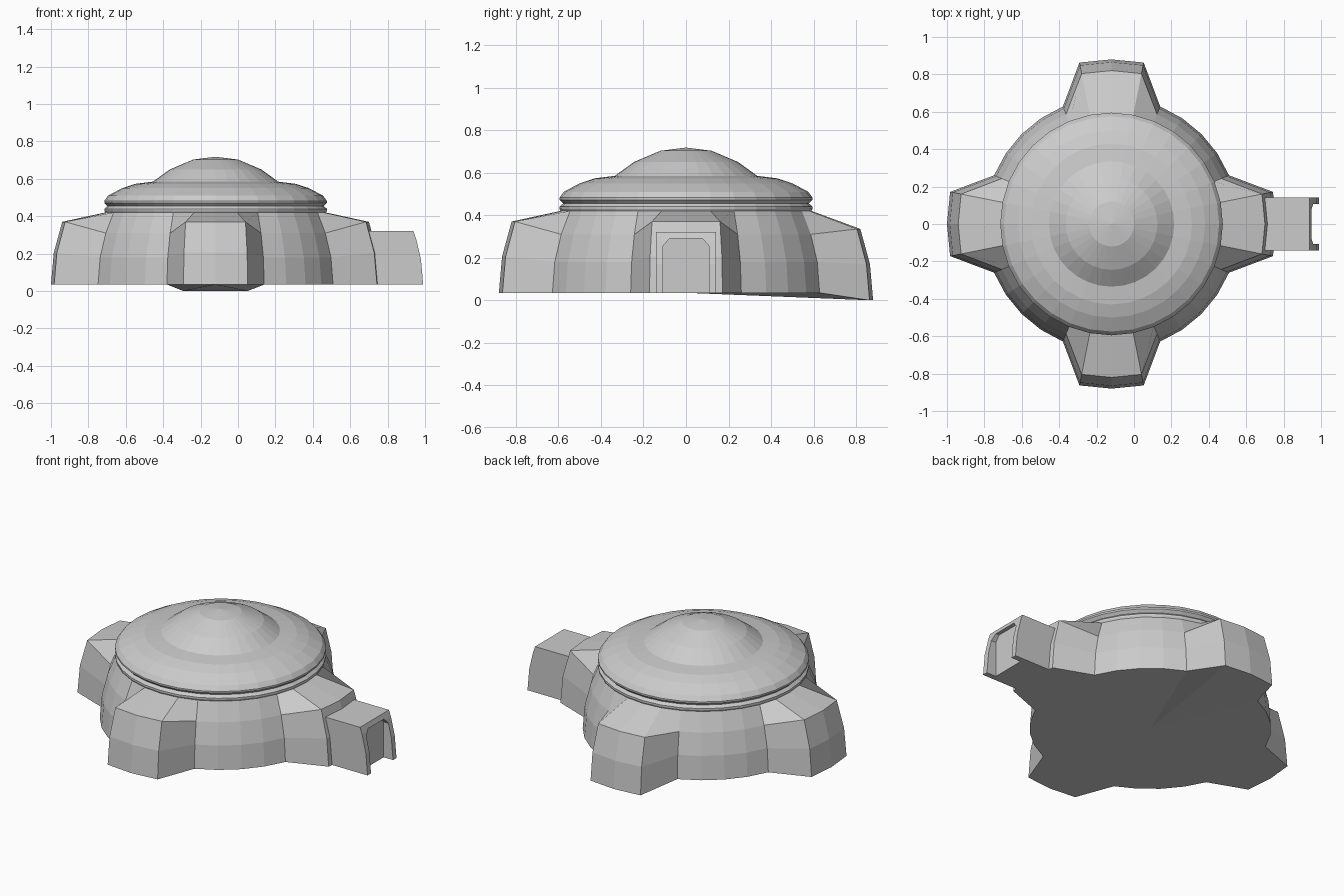
import bpy, bmesh, math

if "Cube" in bpy.data.objects:
    bpy.data.objects.remove(bpy.data.objects["Cube"])

CX = -0.12      # axis of the round building
SEG = 32


def make_object(name, bm):
    bmesh.ops.recalc_face_normals(bm, faces=bm.faces)
    me = bpy.data.meshes.new(name)
    bm.to_mesh(me)
    bm.free()
    ob = bpy.data.objects.new(name, me)
    bpy.context.collection.objects.link(ob)
    return ob


def loft(name, rings, point, tip):
    """Skin rings of SEG points and close one end with a fan to the tip."""
    bm = bmesh.new()
    loops = []
    for ring in rings:
        loop = []
        for i in range(SEG):
            r, z = point(ring, i)
            a = 2 * math.pi * i / SEG
            loop.append(bm.verts.new((CX + r * math.cos(a), r * math.sin(a), z)))
        loops.append(loop)
    for lo, hi in zip(loops, loops[1:]):
        for i in range(SEG):
            j = (i + 1) % SEG
            bm.faces.new((lo[i], lo[j], hi[j], hi[i]))
    centre = bm.verts.new((CX, 0, tip[1]))
    end = loops[tip[0]]
    for i in range(SEG):
        bm.faces.new((end[i], end[(i + 1) % SEG], centre))
    return make_object(name, bm)


def prism(name, pts, offset):
    """Extrude a flat polygon along an offset."""
    bm = bmesh.new()
    face = bm.faces.new([bm.verts.new(p) for p in pts])
    out = bmesh.ops.extrude_face_region(bm, geom=[face])
    verts = [v for v in out["geom"] if isinstance(v, bmesh.types.BMVert)]
    bmesh.ops.translate(bm, verts=verts, vec=offset)
    return make_object(name, bm)


# Drum with four buttresses: (wall r, wall z, buttress r, buttress z)
def drum_point(ring, i):
    wall_r, wall_z, but_r, but_z = ring
    if (i + 1) % 8 > 2:
        return wall_r, wall_z
    # the back buttress reaches lower than the others
    sunk = 0.035 if 7 <= i <= 9 and but_r > 0.6 else 0
    return but_r, but_z - sunk


loft("drum_with_buttresses", [
    (0.68, 0.035, 0.88, 0.035),
    (0.668, 0.18, 0.865, 0.205),
    (0.635, 0.31, 0.82, 0.37),
    (0.59, 0.42, 0.59, 0.42),
], drum_point, (0, 0.035))

# Stepped dome roof with grooved rim
loft("dome_roof", [
    (0.59, 0.42), (0.595, 0.43), (0.595, 0.44), (0.578, 0.455),
    (0.595, 0.472), (0.595, 0.482), (0.575, 0.51), (0.50, 0.55),
    (0.43, 0.573), (0.335, 0.585), (0.245, 0.65), (0.12, 0.703),
], lambda ring, i: ring, (-1, 0.718))

# Entrance tunnel with leaning end
side = [(0.62, 0.035), (0.99, 0.035), (0.978, 0.17), (0.952, 0.28),
        (0.938, 0.32), (0.62, 0.32)]
tunnel = prism("entrance_tunnel", [(x, -0.142, z) for x, z in side], (0, 0.284, 0))

# Recessed doorway cut into the tunnel end
door = [(-0.108, 0.0), (0.108, 0.0), (0.108, 0.255), (0.078, 0.29),
        (-0.078, 0.29), (-0.108, 0.255)]
cutter = prism("doorway_cutter", [(0.925, y, z) for y, z in door], (0.2, 0, 0))
cutter.hide_render = True
mod = tunnel.modifiers.new("doorway", 'BOOLEAN')
mod.operation = 'DIFFERENCE'
mod.solver = 'EXACT'
mod.object = cutter
bpy.context.view_layer.objects.active = tunnel
bpy.ops.object.modifier_apply(modifier=mod.name)
bpy.data.objects.remove(cutter)
